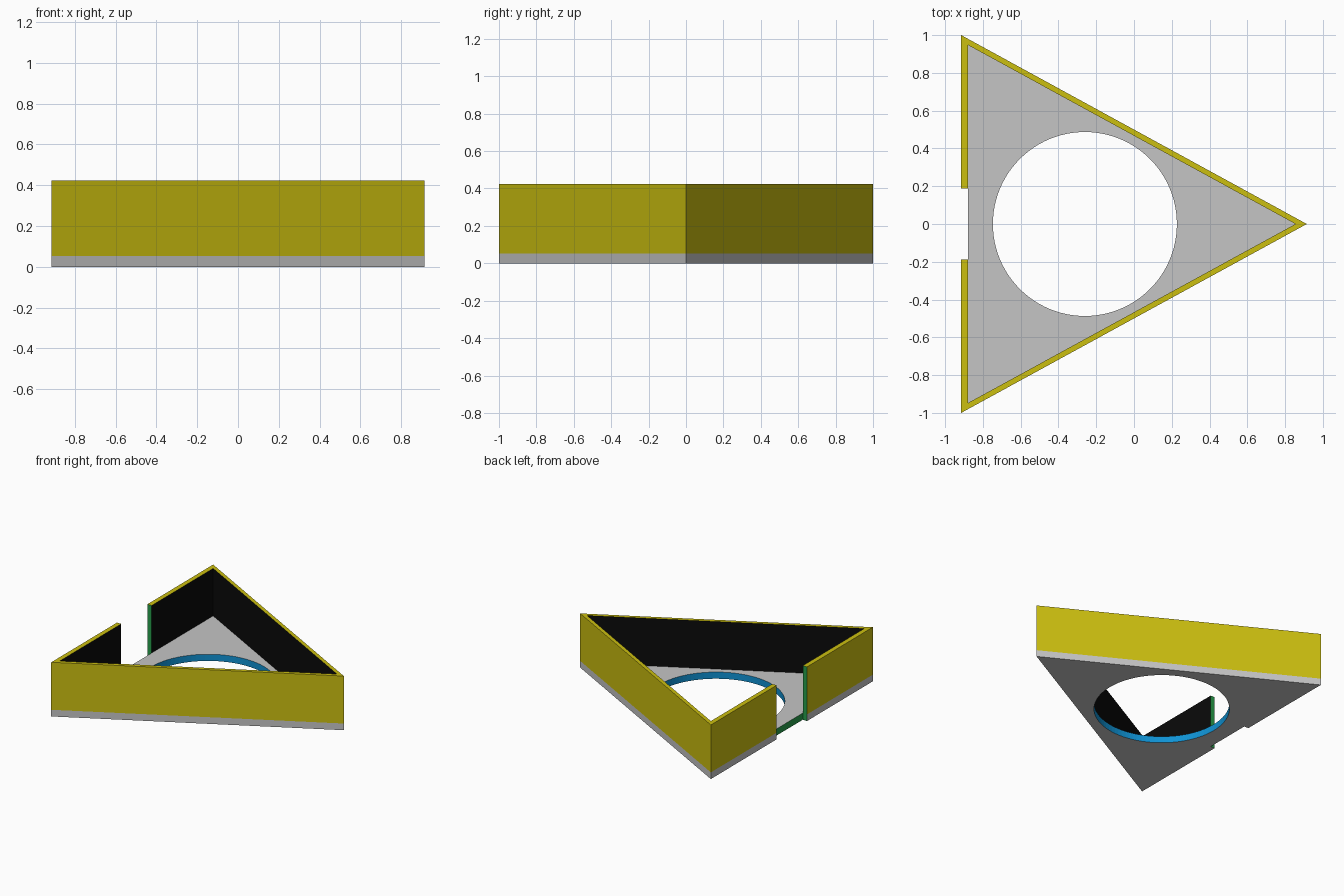
import bpy, bmesh, math

if "Cube" in bpy.data.objects:
    bpy.data.objects.remove(bpy.data.objects["Cube"])

X, TIP = 0.915, 0.855          # outer half length, inner tip
INX, GAP = -0.878, 0.188       # inner face of the end wall, half doorway
INY = (TIP - INX) / (2 * X)    # inner corner, parallel to the outer edge
FLOOR, TOP = 0.052, 0.423
HOLE_X, HOLE_R = -0.26, 0.487


def material(name, r, g, b):
    m = bpy.data.materials.new(name)
    m.diffuse_color = (r, g, b, 1)
    m.use_nodes = True
    m.node_tree.nodes["Principled BSDF"].inputs["Base Color"].default_value = m.diffuse_color
    return m


grey = material("light grey", 0.56, 0.56, 0.56)
yellow = material("yellow", 0.60, 0.52, 0.005)
black = material("black", 0.003, 0.003, 0.003)
green = material("green", 0.021, 0.35, 0.07)
blue = material("blue", 0.005, 0.29, 0.66)


def prism(name, loops, z0, z1, mats, rule):
    """Fill the closed outlines, extrude them up and colour faces by rule."""
    bm = bmesh.new()
    for pts in loops:
        vs = [bm.verts.new((x, y, z0)) for x, y in pts]
        for a, b in zip(vs, vs[1:] + vs[:1]):
            bm.edges.new((a, b))
    bmesh.ops.triangle_fill(bm, edges=bm.edges[:], use_beauty=True)
    ext = bmesh.ops.extrude_face_region(bm, geom=bm.faces[:], use_keep_orig=True)
    for v in ext["geom"]:
        if isinstance(v, bmesh.types.BMVert):
            v.co.z = z1
    bmesh.ops.recalc_face_normals(bm, faces=bm.faces[:])
    for f in bm.faces:
        f.material_index = rule(f.calc_center_median(), f.normal)
    me = bpy.data.meshes.new(name)
    bm.to_mesh(me)
    bm.free()
    for m in mats:
        me.materials.append(m)
    ob = bpy.data.objects.new(name, me)
    bpy.context.collection.objects.link(ob)
    return ob


def base_rule(c, n):
    if abs(n.z) > 0.5:
        return 0
    if math.hypot(c.x - HOLE_X, c.y) < HOLE_R + 0.005:
        return 1                                    # rim of the round hole
    return 2 if abs(c.y) < GAP + 0.01 and c.x < -0.8 else 0   # doorway cut


def wall_rule(c, n):
    if abs(n.z) > 0.5:
        return 0
    if abs(n.y) > 0.95:
        return 2                                    # doorway ends
    # inner faces look toward the middle of the room
    return 1 if n.x * (HOLE_X - c.x) - n.y * c.y > 0 else 0


# Floor plate with round hole and doorway notch
outline = [(-X, GAP), (-X, 1), (X, 0), (-X, -1), (-X, -GAP), (INX, -GAP), (INX, GAP)]
hole = [(HOLE_X + HOLE_R * math.cos(i * math.tau / 96),
         HOLE_R * math.sin(i * math.tau / 96)) for i in range(96)]
prism("floor_plate", [outline, hole], 0, FLOOR, [grey, blue, green], base_rule)

# Triangular wall, open at the doorway
wall = outline[:6] + [(INX, -INY), (TIP, 0), (INX, INY), (INX, GAP)]
prism("perimeter_wall", [wall], FLOOR, TOP, [yellow, black, green], wall_rule)
